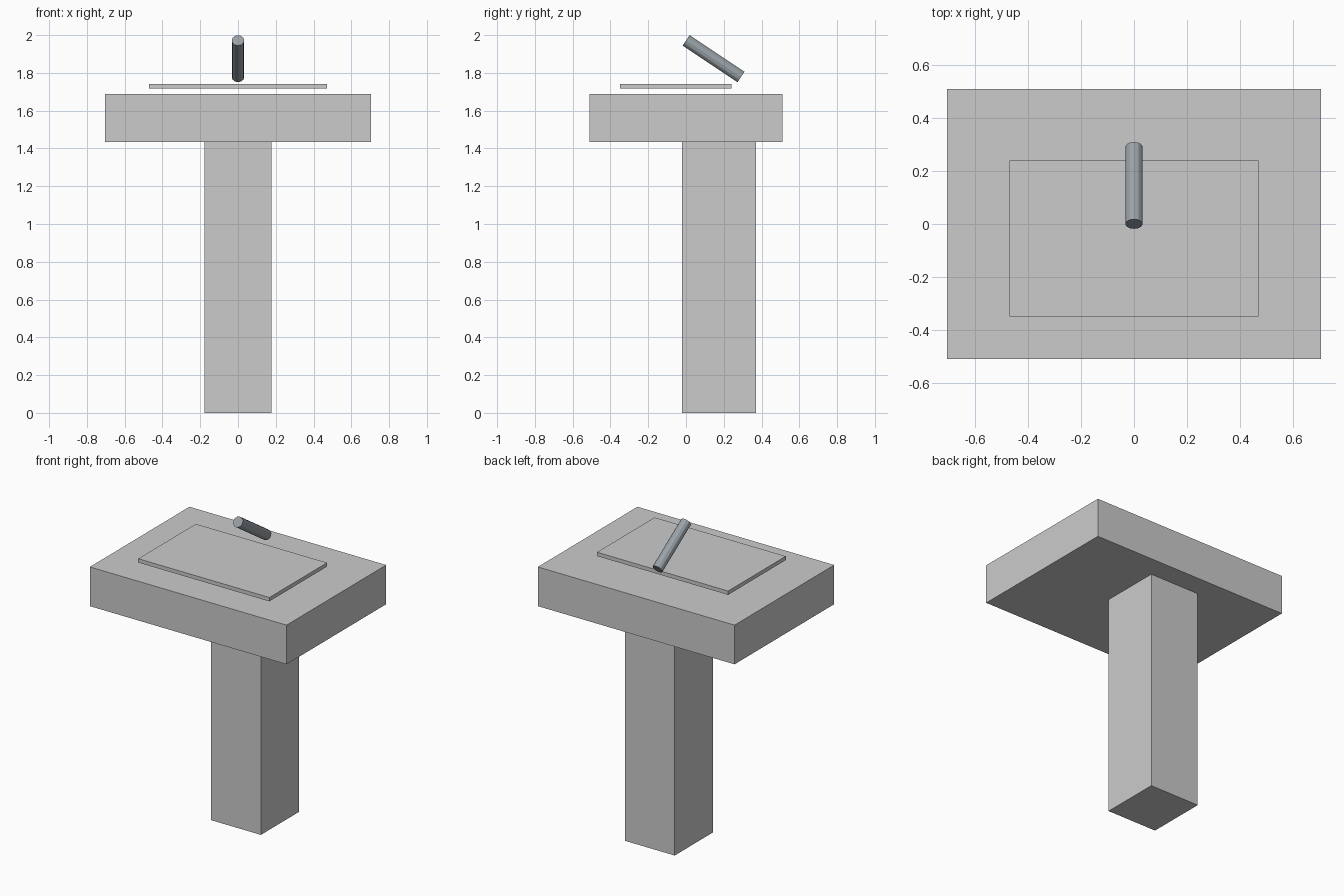
import bpy
from mathutils import Vector

if "Cube" in bpy.data.objects:
    bpy.data.objects.remove(bpy.data.objects["Cube"])


def box(name, lo, hi):
    """Axis-aligned box between two corners."""
    lo, hi = Vector(lo), Vector(hi)
    bpy.ops.mesh.primitive_cube_add(size=1, location=(lo + hi) / 2)
    ob = bpy.context.object
    ob.name = name
    ob.scale = hi - lo
    bpy.ops.object.transform_apply(location=False, rotation=False, scale=True)
    return ob


def rod(name, start, end, radius, sides):
    """Flat-sided cylinder between two points."""
    start, end = Vector(start), Vector(end)
    axis = end - start
    bpy.ops.mesh.primitive_cylinder_add(
        vertices=sides, radius=radius, depth=axis.length,
        location=(start + end) / 2,
        rotation=axis.to_track_quat('Z', 'Y').to_euler())
    ob = bpy.context.object
    ob.name = name
    return ob


def paint(ob, name, colour):
    mat = bpy.data.materials.new(name)
    mat.diffuse_color = colour
    mat.use_nodes = True
    mat.node_tree.nodes["Principled BSDF"].inputs["Base Color"].default_value = mat.diffuse_color
    ob.data.materials.append(mat)


# Pedestal, set towards the back
box("pedestal", (-0.178, -0.02, 0), (0.178, 0.37, 1.433))

# Basin slab
box("basin", (-0.705, -0.51, 1.433), (0.705, 0.51, 1.687))

# Thin bowl panel hovering just above the basin
panel = box("bowl_panel", (-0.47, -0.35, 1.717), (0.47, 0.24, 1.742))
paint(panel, "panel_grey", (0.55, 0.57, 0.56, 1))

# Slanted spout, rising from the back to the front
spout = rod("spout", (0, 0.291, 1.778), (0, 0, 1.972), 0.033, 12)
paint(spout, "spout_metal", (0.32, 0.36, 0.39, 1))
